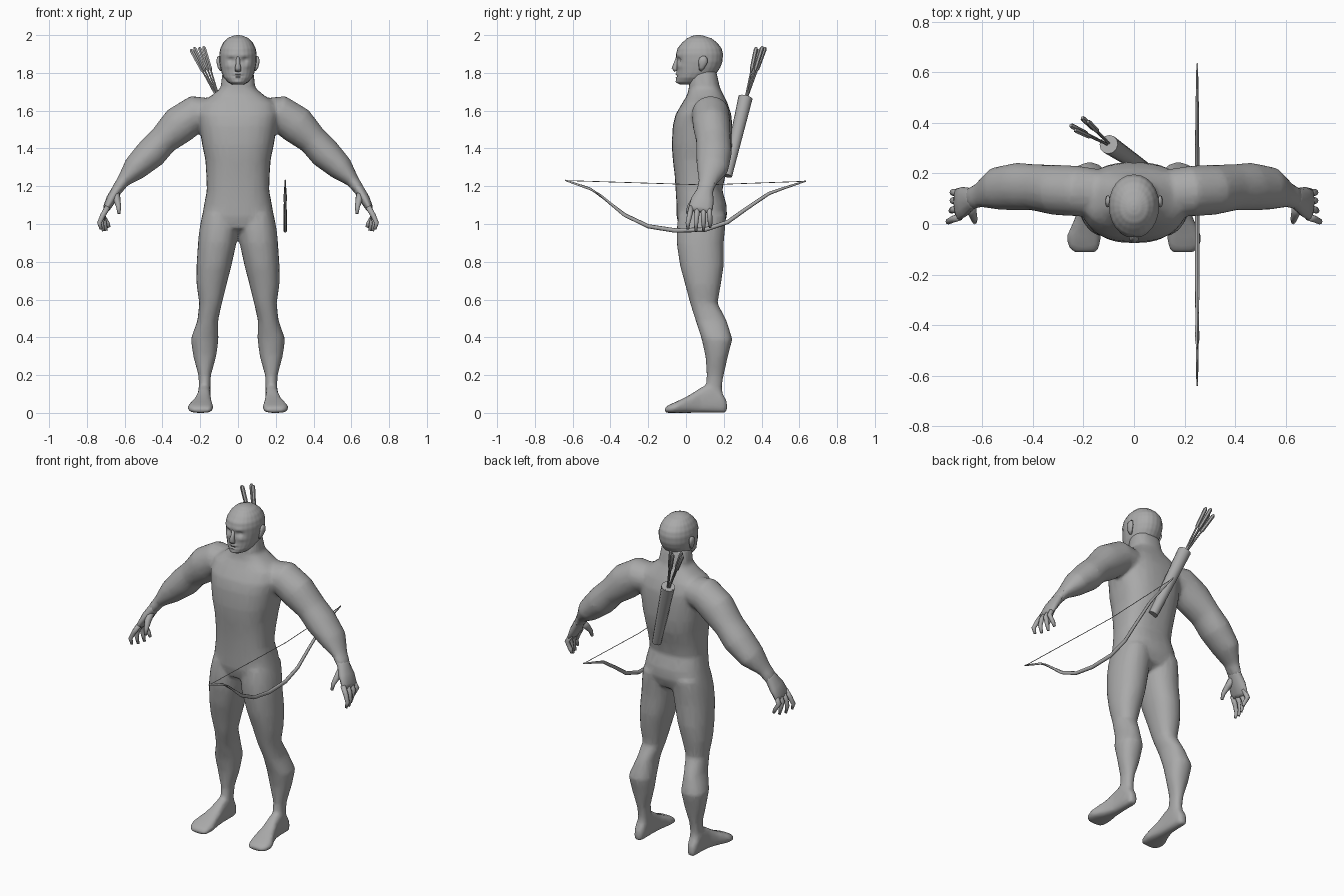
import bpy, bmesh, math
from mathutils import Vector

skin = bpy.data.materials.new("plain_grey")
skin.diffuse_color = (0.4, 0.4, 0.4, 1)


def finish(name, rings, angle=180):
    """Skin a list of vertex rings into a capped, smooth mesh."""
    bm = bmesh.new()
    vs = [[bm.verts.new(p) for p in r] for r in rings]
    n = len(vs[0])
    for a, b in zip(vs, vs[1:]):
        for i in range(n):
            bm.faces.new((a[i], a[(i + 1) % n], b[(i + 1) % n], b[i]))
    bm.faces.new(vs[0][::-1])
    bm.faces.new(vs[-1])
    bmesh.ops.recalc_face_normals(bm, faces=bm.faces)
    me = bpy.data.meshes.new(name)
    bm.to_mesh(me)
    bm.free()
    ob = bpy.data.objects.new(name, me)
    bpy.context.collection.objects.link(ob)
    me.materials.append(skin)
    shade(ob, angle)
    return ob


def select(obs):
    bpy.ops.object.select_all(action='DESELECT')
    for o in obs:
        o.select_set(True)
    bpy.context.view_layer.objects.active = obs[0]


def shade(ob, angle):
    select([ob])
    bpy.ops.object.shade_smooth_by_angle(angle=math.radians(angle))


def join(name, obs):
    select(obs)
    bpy.ops.object.join()
    obs[0].name = name
    return obs[0]


def unit(i, n, e):
    """Point on a unit superellipse."""
    t = 2 * math.pi * i / n
    c, s = math.cos(t), math.sin(t)
    return (math.copysign(abs(c) ** (2 / e), c), math.copysign(abs(s) ** (2 / e), s))


def slices(name, rows, axis='z', side=1, n=20, e=2.2):
    """Loft from slices: (position, x0, x1, low, high)."""
    rings = []
    for p, x0, x1, l, h in rows:
        ring = []
        for i in range(n):
            c, s = unit(i, n, e)
            x, w = side * ((x0 + x1) / 2 + c * (x1 - x0) / 2), (l + h) / 2 + s * (h - l) / 2
            ring.append((x, w, p) if axis == 'z' else (x, p, w))
        rings.append(ring)
    return finish(name, rings)


def tube(name, pts, side=1, n=8, angle=180):
    """Loft along a path of (x, y, z, radius, depth radius)."""
    P = [Vector((side * p[0], p[1], p[2])) for p in pts]
    rings = []
    for i, p in enumerate(pts):
        t = (P[min(i + 1, len(P) - 1)] - P[max(i - 1, 0)]).normalized()
        ref = Vector((0, 1, 0)) if abs(t.y) < .8 else Vector((1, 0, 0))
        u = (ref - t * ref.dot(t)).normalized()
        v = t.cross(u)
        ring = []
        for k in range(n):
            c, s = unit(k, n, 2)
            ring.append(P[i] + u * c * p[-1] + v * s * p[3])
        rings.append(ring)
    return finish(name, rings, angle)


# Torso and neck
body = [slices("torso", [
    (.95, -.07, .07, .03, .14), (.98, -.15, .15, -.035, .195), (1.04, -.19, .19, -.05, .217),
    (1.1, -.18, .18, -.05, .215), (1.18, -.165, .165, -.055, .192), (1.26, -.168, .168, -.06, .21),
    (1.34, -.173, .173, -.07, .235), (1.42, -.19, .19, -.076, .245), (1.52, -.205, .205, -.07, .245),
    (1.58, -.215, .215, -.055, .24), (1.64, -.2, .2, -.02, .22), (1.68, -.14, .14, .005, .2),
    (1.72, -.092, .092, .015, .18), (1.81, -.082, .082, .02, .16)], n=28, e=2.5)]

for s in (1, -1):
    # Leg
    body.append(slices("leg", [
        (.06, .148, .205, .1, .2), (.14, .145, .207, .105, .19), (.2, .143, .21, .11, .2),
        (.3, .115, .237, .103, .222), (.39, .103, .25, .083, .246), (.49, .105, .215, .05, .215),
        (.58, .085, .205, .022, .167), (.68, .06, .22, -.005, .185), (.78, .034, .22, -.032, .2),
        (.9, .008, .212, -.05, .2), (.97, 0, .205, -.05, .207), (1.05, .01, .19, -.04, .212)], side=s))
    # Foot with flat sole
    body.append(slices("foot", [
        (.217, .16, .2, 0, .06), (.19, .147, .21, 0, .11), (.14, .145, .212, 0, .16),
        (.08, .145, .215, 0, .135), (.02, .14, .235, 0, .095), (-.05, .13, .267, 0, .06),
        (-.09, .135, .262, 0, .043), (-.112, .15, .24, 0, .028)], 'y', s, e=3))
    # Arm from shoulder to wrist
    body.append(tube("arm", [
        (.13, .125, 1.585, .08, .09), (.22, .13, 1.585, .098, .1), (.31, .135, 1.525, .102, .1),
        (.395, .145, 1.445, .08, .092), (.46, .148, 1.375, .084, .095), (.545, .14, 1.295, .068, .085),
        (.61, .115, 1.225, .034, .05), (.645, .1, 1.175, .03, .045)], s, 18))

# Fuse the limbs and trunk into one skin
body = join("body", body)
for kind, opts in (('REMESH', dict(mode='VOXEL', voxel_size=.011)),
                   ('SMOOTH', dict(iterations=5, factor=.5)),
                   ('DECIMATE', dict(ratio=.2))):
    m = body.modifiers.new(kind.lower(), kind)
    for k, v in opts.items():
        setattr(m, k, v)
    select([body])
    bpy.ops.object.modifier_apply(modifier=m.name)
body.data.materials.clear()
body.data.materials.append(skin)
shade(body, 180)

# Head, with the face pressed in and out
head = slices("head", [
    (1.738, -.03, .03, -.03, .07), (1.75, -.052, .052, -.05, .1), (1.775, -.075, .075, -.05, .13),
    (1.8, -.086, .086, -.049, .163), (1.83, -.093, .093, -.049, .182), (1.86, -.098, .098, -.049, .193),
    (1.9, -.099, .099, -.052, .196), (1.93, -.093, .093, -.045, .188), (1.96, -.078, .078, -.02, .165),
    (1.983, -.056, .056, .005, .135), (1.996, -.028, .028, .035, .095), (2.0, -.008, .008, .055, .075)],
    n=24, e=2.1)
select([head])
sub = head.modifiers.new("subdivide", 'SUBSURF')
sub.levels, sub.subdivision_type = 2, 'SIMPLE'
bpy.ops.object.modifier_apply(modifier=sub.name)
# (x, z, depth, width, height) of sockets, brow, cheeks, lips, mouth line and chin
features = [(.036, 1.868, .014, .018, .012), (.036, 1.892, -.005, .025, .008),
            (.05, 1.835, -.005, .02, .012), (0, 1.794, -.009, .022, .006),
            (0, 1.774, -.006, .02, .005), (0, 1.784, .007, .026, .004), (0, 1.755, -.005, .02, .01)]
for v in head.data.vertices:
    if v.co.y < .03:
        for x, z, d, w, h in features:
            v.co.y += d * math.exp(-((abs(v.co.x) - x) / w) ** 2 - ((v.co.z - z) / h) ** 2)
shade(head, 60)

# Nose and ears
tube("nose", [(0, -.04, 1.885, .009, .012), (0, -.052, 1.85, .011, .013),
              (0, -.06, 1.825, .018, .016), (0, -.052, 1.81, .016, .01)], n=10)
for s in (1, -1):
    tube("ear", [(.088, .078, 1.813, .008, .008), (.098, .083, 1.83, .01, .016),
                 (.104, .09, 1.86, .011, .025), (.103, .092, 1.88, .009, .02),
                 (.1, .09, 1.888, .004, .01)], s, 10)

# Hands: palm, four curled fingers and a thumb
for s in (1, -1):
    parts = [tube("hand", [(.61, .115, 1.225, .03, .044), (.645, .1, 1.175, .028, .044),
                           (.672, .088, 1.13, .027, .06), (.695, .078, 1.085, .02, .064),
                           (.702, .075, 1.065, .012, .058)], s, 12)]
    for y0, y1, x, z in ((.028, .01, .732, .972), (.06, .053, .72, .962),
                         (.092, .093, .705, .965), (.122, .128, .69, .982)):
        parts.append(tube("finger", [(.69, y0, 1.09, .015, .015), (.716, (y0 + y1) / 2, 1.045, .014, .014),
                                     (x + .002, y1, 1.005, .012, .012), (x - .008, y1, z, .008, .007)], s))
    parts.append(tube("thumb", [(.645, .085, 1.165, .02, .025), (.64, .045, 1.125, .018, .02),
                                (.632, .018, 1.09, .013, .013), (.63, .006, 1.055, .008, .008)], s))
    join("hand", parts)

# Quiver with an open mouth
tube("quiver", [(.045, .218, 1.255, .026, .026), (-.1, .315, 1.67, .038, .038),
                (-.1, .315, 1.67, .033, .033), (-.09, .308, 1.64, .031, .031)], n=12, angle=40)

# Arrows fanned out of the quiver, thicker at the fletched ends
for x, y, z in ((-.25, .39, 1.925), (-.232, .372, 1.935), (-.205, .42, 1.935), (-.182, .405, 1.94)):
    a, b = Vector((-.085, .305, 1.62)), Vector((x, y, z))
    pts = [(*a.lerp(b, f), r, r) for f, r in ((0, .005), (.6, .005), (.64, .01), (.97, .011), (1, .006))]
    tube("arrow", pts, n=6, angle=40)

# Bow and string, held in one upright plane beside the left hip
bow = [(-.64, 1.232, .004), (-.51, 1.187, .007), (-.455, 1.152, .009), (-.325, 1.048, .01),
       (-.2, .988, .011), (-.06, .966, .012), (.1, .97, .012), (.22, 1.01, .011),
       (.325, 1.085, .01), (.44, 1.162, .009), (.51, 1.187, .007), (.635, 1.228, .004)]
tube("bow", [(.25, y, z, r, r * .8) for y, z, r in bow], n=8)
tube("bowstring", [(.25, y, z, .002, .002) for y, z in ((-.635, 1.23), (.1, 1.207), (.63, 1.226))], n=5)
